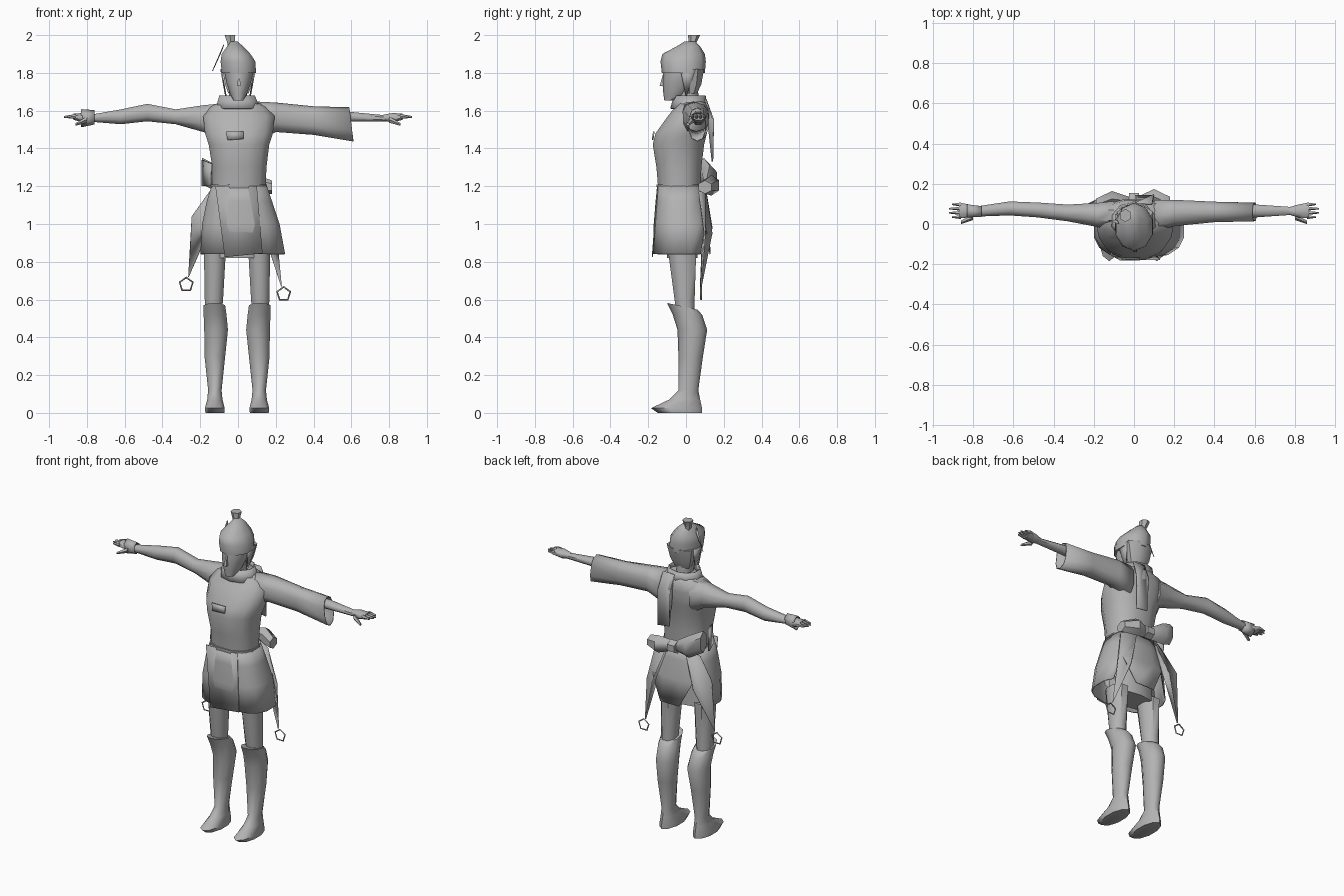
import bpy
import bmesh
import math
from mathutils import Vector

default_cube = bpy.data.objects.get("Cube")
if default_cube:
    bpy.data.objects.remove(default_cube, do_unlink=True)

# One plain clay colour for the whole figure
clay = bpy.data.materials.new("clay_grey")
clay.use_nodes = True
grey = (.45, .45, .45, 1)
clay.diffuse_color = grey
clay.node_tree.nodes["Principled BSDF"].inputs["Base Color"].default_value = grey


def finish(name, bm, crease=50, thickness=None):
    """Turn a bmesh into a smooth shaded object with sharp creases."""
    bmesh.ops.recalc_face_normals(bm, faces=bm.faces[:])
    mesh = bpy.data.meshes.new(name)
    bm.to_mesh(mesh)
    bm.free()
    for polygon in mesh.polygons:
        polygon.use_smooth = True
    mesh.set_sharp_from_angle(angle=math.radians(crease))
    mesh.materials.append(clay)
    obj = bpy.data.objects.new(name, mesh)
    bpy.context.collection.objects.link(obj)
    if thickness:
        solid = obj.modifiers.new("thickness", "SOLIDIFY")
        solid.thickness = thickness
        solid.offset = 0
    return obj


def loft(name, rings, axis="z", sides=10, square=1.0, caps=True, reshape=None, thickness=None):
    """Skin rings given as (station, low a, high a, low b, high b).
    Along z, a and b are x and y; along x, they are y and z."""
    bm = bmesh.new()
    loops = []
    for station, a_low, a_high, b_low, b_high in rings:
        loop = []
        for i in range(sides):
            angle = math.tau * (i + .5) / sides
            c, s = math.cos(angle), math.sin(angle)
            c = math.copysign(abs(c) ** square, c)
            s = math.copysign(abs(s) ** square, s)
            a = (a_low + a_high + c * (a_high - a_low)) / 2
            b = (b_low + b_high + s * (b_high - b_low)) / 2
            place = (a, b, station) if axis == "z" else (station, a, b)
            loop.append(bm.verts.new(place))
        loops.append(loop)
    for lower, upper in zip(loops, loops[1:]):
        for i in range(sides):
            j = (i + 1) % sides
            bm.faces.new((lower[i], lower[j], upper[j], upper[i]))
    if caps:
        bm.faces.new(loops[0])
        bm.faces.new(loops[-1])
    if reshape:
        reshape(loops)
    return finish(name, bm, thickness=thickness)


def plate(name, points, thickness=.008):
    """A thin flat or folded piece of cloth, fanned from its first point."""
    bm = bmesh.new()
    verts = [bm.verts.new(p) for p in points]
    for second, third in zip(verts[1:], verts[2:]):
        bm.faces.new((verts[0], second, third))
    return finish(name, bm, thickness=thickness)


def mirrored(rings, side):
    """Flip the a extents of z rings for the right side of the body."""
    if side > 0:
        return rings
    return [(z, -high - .01, -low - .01, front, back) for z, low, high, front, back in rings]


# Torso, tapering into the shoulders
loft("tunic_torso", [
    (1.18, -.14, .15, -.15, .08), (1.3, -.14, .155, -.16, .085),
    (1.42, -.16, .17, -.18, .1), (1.48, -.18, .19, -.165, .115),
    (1.57, -.19, .2, -.1, .125), (1.62, -.15, .16, -.06, .12),
    (1.66, -.07, .07, -.04, .09)], sides=12, square=.85)
loft("belt", [(1.185, -.147, .157, -.157, .087), (1.21, -.147, .157, -.16, .09)],
     sides=12, square=.85)
loft("neck", [(1.6, -.05, .05, -.05, .07), (1.78, -.05, .05, -.05, .06)])
loft("collar", [(1.61, -.12, .12, -.08, .11), (1.68, -.1, .09, -.06, .1)],
     caps=False, thickness=.008)
plate("chest_pocket", [(-.065, -.17, 1.49), (.03, -.17, 1.49), (.03, -.177, 1.45), (-.055, -.177, 1.445)])


# Skirt with a notched hem at the back
def notch_hem(loops):
    back = [v for v in loops[0] if v.co.y > .03]
    for v in back[1::3]:
        v.co.z += .16
        v.co.y -= .01


loft("skirt", [
    (.84, -.2, .25, -.17, .13), (1, -.19, .22, -.17, .12),
    (1.12, -.165, .18, -.16, .1), (1.2, -.14, .152, -.152, .082)],
    sides=16, square=.75, caps=False, reshape=notch_hem, thickness=.006)
plate("skirt_front_wrap", [(-.12, -.15, 1.2), (-.07, -.178, .825),
                           (.13, -.176, .845), (.1, -.15, 1.2)], .006)
loft("hips", [(.82, -.17, .16, -.1, .06), (1.15, -.13, .14, -.12, .07)])

# Legs and flared boots
thigh = [(.5, .075, .165, -.05, .05), (.6, .065, .17, -.065, .05), (.85, .05, .175, -.1, .06)]
boot = [
    (.0, .06, .165, -.15, .085), (.025, .058, .168, -.185, .085),
    (.07, .07, .155, -.09, .075), (.12, .075, .15, -.04, .065),
    (.3, .055, .17, -.04, .09), (.44, .04, .172, -.045, .112),
    (.52, .048, .175, -.07, .085), (.56, .055, .175, -.1, .06)]


def slant_cuff(loops):
    for v in loops[-1]:
        v.co.z -= v.co.y * .22


for word, side in (("left", 1), ("right", -1)):
    loft(word + "_thigh", mirrored(thigh, side), sides=8)
    loft(word + "_boot", mirrored(boot, side), reshape=slant_cuff)


# Wide sleeve on the left, fitted sleeve on the right
def slant_sleeve(loops):
    for v in loops[-1]:
        v.co.x -= (v.co.z - 1.53) * .12


loft("left_wide_sleeve", [
    (.1, -.04, .12, 1.44, 1.645), (.2, -.01, .12, 1.49, 1.64), (.4, .01, .11, 1.475, 1.62),
    (.6, .015, .105, 1.44, 1.615)], "x", square=.8, caps=False,
    reshape=slant_sleeve, thickness=.006)
loft("left_forearm", [(.3, .03, .1, 1.52, 1.6), (.6, .03, .1, 1.54, 1.595),
                      (.8, .045, .085, 1.54, 1.575)], "x", sides=8)
loft("right_sleeve", [
    (-.1, -.04, .12, 1.43, 1.645), (-.18, -.02, .11, 1.48, 1.635), (-.33, .01, .1, 1.525, 1.61),
    (-.48, .03, .11, 1.54, 1.64), (-.62, .04, .115, 1.525, 1.61),
    (-.78, .035, .09, 1.54, 1.58)], "x", sides=8)
loft("right_cuff", [(-.76, .035, .09, 1.53, 1.6), (-.83, .03, .1, 1.515, 1.605)],
     "x", sides=6, caps=False, thickness=.006)

# Hands with short tapered fingers
for word, side in (("left", 1), ("right", -1)):
    loft(word + "_palm", [
        (side * .77, .045, .085, 1.545, 1.58), (side * .82, .03, .1, 1.535, 1.59),
        (side * .87, .025, .11, 1.55, 1.585)], "x", sides=8)
    for i in range(4):
        y = .035 + .021 * i
        reach = side * (.905 + .015 * (i in (1, 2)))
        loft(f"{word}_finger_{i}", [
            (side * .86, y - .011, y + .011, 1.555, 1.583),
            (reach, y - .004, y + .004, 1.562, 1.572)], "x", sides=5)
    loft(word + "_thumb", [(side * .8, .02, .05, 1.535, 1.57),
                           (side * .86, .0, .02, 1.52, 1.535)], "x", sides=5)

# Face, hair cap and topknot
loft("face", [
    (1.655, -.025, .03, -.115, -.06), (1.69, -.045, .05, -.12, .02),
    (1.75, -.065, .072, -.125, .05), (1.8, -.075, .085, -.12, .07),
    (1.87, -.08, .08, -.12, .08)], sides=10)
loft("nose", [(1.73, -.008, .018, -.145, -.11), (1.79, .0, .01, -.125, -.11)], sides=4)
loft("hair_cap", [
    (1.8, -.09, .1, -.128, .1), (1.86, -.097, .097, -.135, .105),
    (1.9, -.09, .07, -.125, .1), (1.94, -.06, .03, -.05, .075),
    (1.965, -.04, .0, -.01, .05)])
loft("hair_back", [(1.69, -.055, .06, -.0, .06), (1.74, -.075, .08, -.01, .085),
                   (1.82, -.09, .1, -.02, .1)], sides=8)
loft("topknot", [(1.93, -.055, -.01, .01, .06), (1.96, -.06, -.015, .015, .055),
                 (2, -.075, -.01, .01, .075)], sides=6)
for word, side in (("left", 1), ("right", -1)):
    x = side * .09
    plate(word + "_side_lock", [(x, -.03, 1.82), (x, .05, 1.82), (x * .7, .0, 1.67)])
plate("loose_strand", [(-.075, .0, 1.95), (-.085, .02, 1.92), (-.135, .02, 1.81)], .004)

# Scarf end, hanging down the back
plate("scarf_tail", [(.01, .105, 1.66), (.09, .1, 1.66), (.1, .145, 1.55),
                     (.1, .14, 1.33), (.02, .14, 1.34), (.01, .145, 1.55)])

# Large bow behind the waist and pouch flap at the right
loft("bow_left_loop", [(.0, .09, .13, 1.18, 1.24), (.1, .09, .18, 1.15, 1.26),
                       (.18, .06, .14, 1.16, 1.23)], "x", sides=6)
loft("bow_right_loop", [(.0, .09, .13, 1.18, 1.24), (-.11, .08, .17, 1.17, 1.31),
                        (-.19, .06, .13, 1.21, 1.35)], "x", sides=6)
loft("bow_knot", [(-.025, .08, .16, 1.17, 1.25), (.025, .08, .16, 1.17, 1.25)], "x", sides=6)
plate("right_pouch_flap", [(-.19, .04, 1.34), (-.14, -.06, 1.32),
                           (-.145, -.07, 1.2), (-.19, .04, 1.2)])

# Hanging sash tails, each ending in a small five sided ring
tails = {
    "left": [(.06, .1, 1.2), (.16, .07, 1.17), (.205, .1, .95), (.23, .08, .67), (.14, .14, .95)],
    "right": [(-.06, .1, 1.2), (-.15, .07, 1.17), (-.245, .09, 1.04), (-.262, .08, .72), (-.15, .14, .98)],
}
for word, points in tails.items():
    plate(word + "_sash_tail", points)
    tip = Vector(min(points, key=lambda p: p[2]))
    centre = tip + Vector((math.copysign(.012, tip.x), .0, -.04))
    curve = bpy.data.curves.new(word + "_tail_ring", "CURVE")
    curve.dimensions = "3D"
    curve.bevel_depth = .005
    curve.bevel_resolution = 0
    curve.materials.append(clay)
    spline = curve.splines.new("POLY")
    spline.points.add(4)
    spline.use_cyclic_u = True
    for i, point in enumerate(spline.points):
        angle = math.tau * (i + .25) / 5
        offset = Vector((math.cos(angle), 0, math.sin(angle))) * .037
        point.co = (*(centre + offset), 1)
    bpy.context.collection.objects.link(bpy.data.objects.new(word + "_tail_ring", curve))
